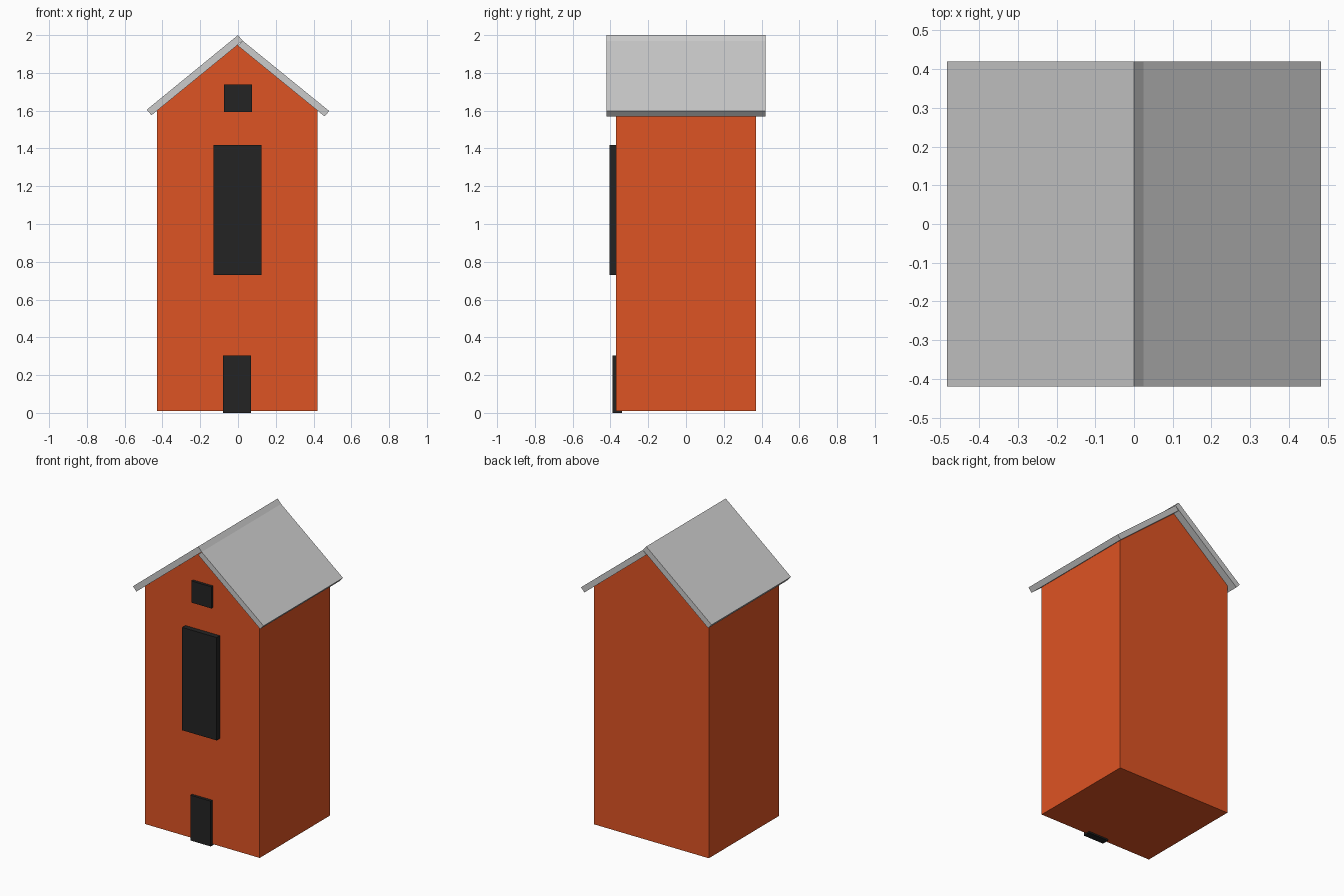
import bpy

if "Cube" in bpy.data.objects:
    bpy.data.objects.remove(bpy.data.objects["Cube"])


def material(name, color):
    mat = bpy.data.materials.new(name)
    mat.diffuse_color = (*color, 1)
    mat.use_nodes = True
    mat.node_tree.nodes["Principled BSDF"].inputs["Base Color"].default_value = mat.diffuse_color
    return mat


def extrude_profile(name, profile, y0, y1, mat=None):
    """Solid made by sweeping an (x, z) outline from y0 to y1."""
    n = len(profile)
    verts = [(x, y, z) for y in (y0, y1) for x, z in profile]
    faces = [tuple(range(n)), tuple(reversed(range(n, 2 * n)))]
    faces += [(i, i + n, (i + 1) % n + n, (i + 1) % n) for i in range(n)]
    mesh = bpy.data.meshes.new(name)
    mesh.from_pydata(verts, [], faces)
    obj = bpy.data.objects.new(name, mesh)
    bpy.context.collection.objects.link(obj)
    if mat:
        mesh.materials.append(mat)
    return obj


def panel(name, x0, x1, z0, z1, y0, y1, mat):
    return extrude_profile(name, [(x0, z0), (x1, z0), (x1, z1), (x0, z1)], y0, y1, mat)


orange = material("orange_wall", (0.73, 0.087, 0.017))
black = material("black_opening", (0.017, 0.017, 0.017))

# Gabled house body
extrude_profile("house_body", [(-0.428, 0.01), (0.42, 0.01), (0.42, 1.603),
                               (-0.005, 1.951), (-0.428, 1.602)], -0.37, 0.37, orange)

# Roof slabs: the left one overlaps the end of the right one at the ridge
extrude_profile("roof_left", [(-0.483, 1.605), (-0.458, 1.576),
                              (0.025, 1.97), (0.0, 2.0)], -0.42, 0.42)
extrude_profile("roof_right", [(0.0, 1.943), (0.458, 1.57),
                               (0.483, 1.598), (0.025, 1.97)], -0.42, 0.42)

# Front door and windows
panel("door", -0.08, 0.07, 0.0, 0.303, -0.388, -0.34, black)
panel("tall_window", -0.13, 0.125, 0.73, 1.418, -0.404, -0.35, black)
panel("attic_window", -0.073, 0.075, 1.593, 1.738, -0.388, -0.34, black)
